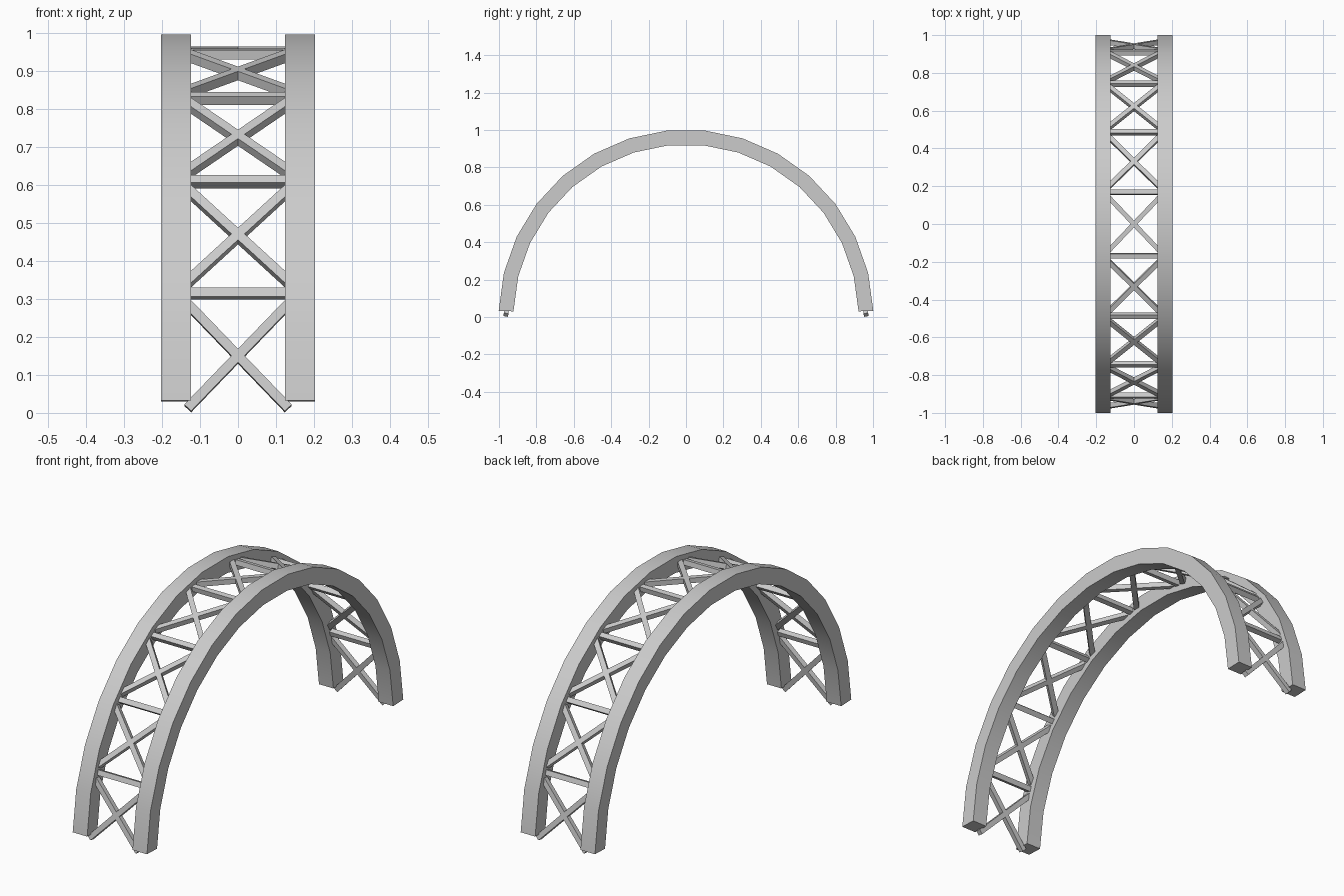
import bpy, bmesh
from math import sin, cos, radians
from mathutils import Matrix, Vector

if "Cube" in bpy.data.objects:
    bpy.data.objects.remove(bpy.data.objects["Cube"])

R_OUT, R_IN = 1.002, 0.923      # rail radii
X_IN, X_OUT = 0.124, 0.203      # rail sides
END, SEGS = 88.1, 15            # rail half sweep in degrees, segments
BAY = 20.25                     # degrees per truss bay
W = 0.025                       # strut thickness


def finish(name, bm):
    bmesh.ops.recalc_face_normals(bm, faces=bm.faces)
    me = bpy.data.meshes.new(name)
    bm.to_mesh(me)
    bm.free()
    ob = bpy.data.objects.new(name, me)
    bpy.context.collection.objects.link(ob)
    return ob


def add_bar(bm, length, angle, radius, yaw=0.0):
    # square bar lying in the tangent plane of the arch at the given angle
    m = (Matrix.Rotation(radians(-angle), 4, 'X')
         @ Matrix.Translation((0, 0, radius))
         @ Matrix.Rotation(radians(yaw), 4, 'Z')
         @ Matrix.Diagonal((length, W, W, 1)))
    bmesh.ops.create_cube(bm, size=1, matrix=m)


# Two curved rails with rectangular section
for side, name in ((-1, "left_arch_rail"), (1, "right_arch_rail")):
    bm = bmesh.new()
    rings = []
    for i in range(SEGS + 1):
        a = radians(-END + 2 * END * i / SEGS)
        rings.append([bm.verts.new((side * x, r * sin(a), r * cos(a)))
                      for x, r in ((X_IN, R_IN), (X_OUT, R_IN),
                                   (X_OUT, R_OUT), (X_IN, R_OUT))])
    for p, q in zip(rings, rings[1:]):
        for k in range(4):
            bm.faces.new((p[k], p[(k + 1) % 4], q[(k + 1) % 4], q[k]))
    bm.faces.new(rings[0])
    bm.faces.new(rings[-1])
    ob = finish(name, bm)
    bpy.ops.object.select_all(action='DESELECT')
    ob.select_set(True)
    bpy.context.view_layer.objects.active = ob
    bpy.ops.object.shade_smooth_by_angle(angle=radians(30))

# Straight rungs between bays
bm = bmesh.new()
for i in range(8):
    add_bar(bm, 0.26, (i - 3.5) * BAY, 0.96)
finish("rungs", bm)

# Crossed braces in every bay
bm = bmesh.new()
for i in range(-4, 5):
    for yaw in (46.4, -46.4):
        add_bar(bm, 0.384, i * BAY, 0.953, yaw)
finish("cross_braces", bm)
